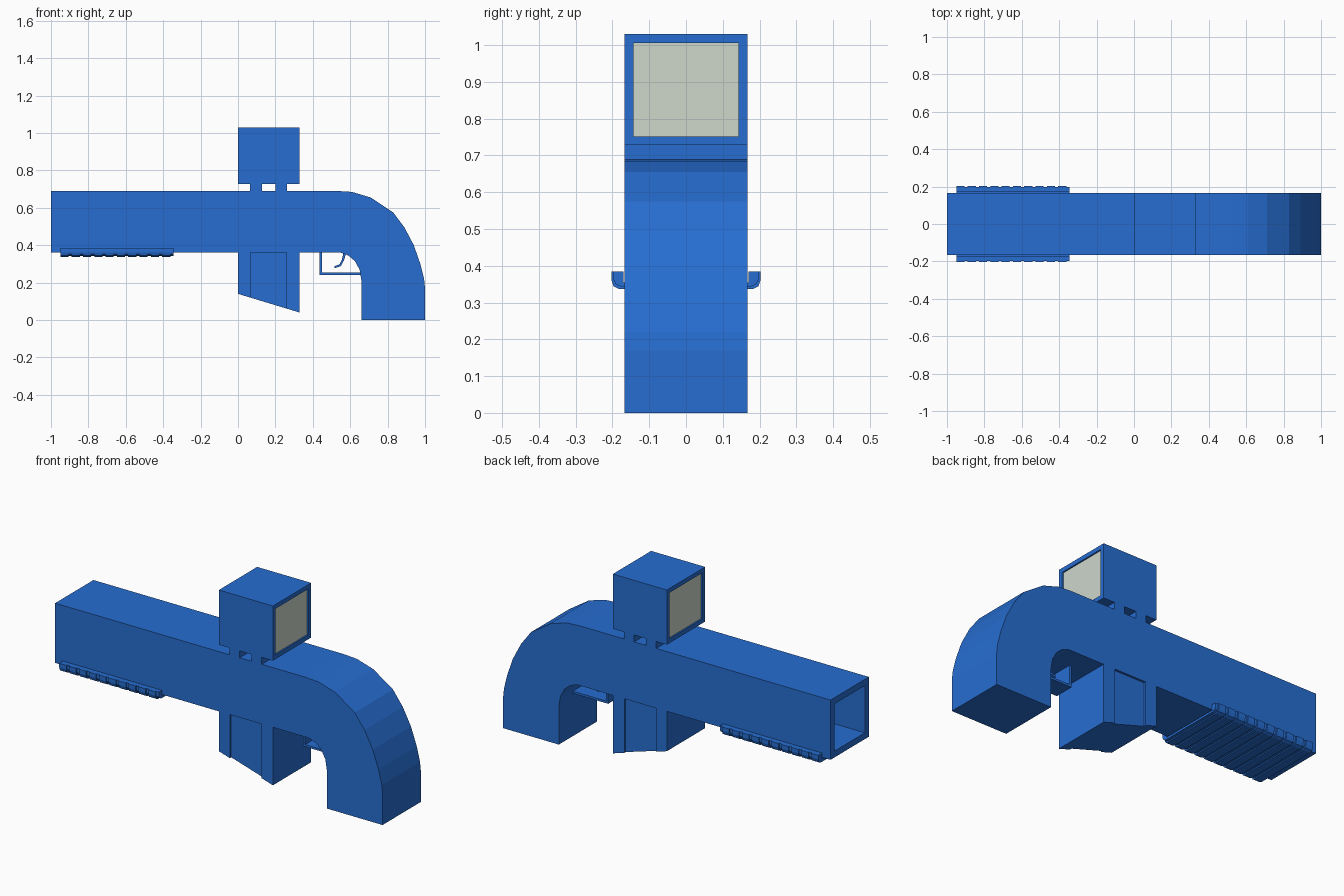
import bpy, bmesh
from mathutils import Vector

if "Cube" in bpy.data.objects:
    bpy.data.objects.remove(bpy.data.objects["Cube"])


def material(name, rgb):
    m = bpy.data.materials.new(name)
    m.diffuse_color = (*rgb, 1)
    m.use_nodes = True
    m.node_tree.nodes["Principled BSDF"].inputs["Base Color"].default_value = m.diffuse_color
    return m


BLUE = material("blue_shell", (0.02, 0.155, 0.64))
GLASS = material("pale_glass", (0.62, 0.68, 0.60))
W = 0.167  # half width of the body


def finish(bm, name, mat=BLUE):
    bmesh.ops.recalc_face_normals(bm, faces=bm.faces)
    me = bpy.data.meshes.new(name)
    bm.to_mesh(me)
    bm.free()
    me.materials.append(mat)
    ob = bpy.data.objects.new(name, me)
    bpy.context.collection.objects.link(ob)
    return ob


def prism(points, a, b, axis):
    """Extrude a 2D outline from a to b along the given axis (0=x, 1=y, 2=z)."""
    bm = bmesh.new()

    def place(p, h):
        c = list(p)
        c.insert(axis, h)
        return bm.verts.new(c)

    lo = [place(p, a) for p in points]
    hi = [place(p, b) for p in points]
    bm.faces.new(lo)
    bm.faces.new(hi)
    n = len(points)
    for i in range(n):
        j = (i + 1) % n
        bm.faces.new((lo[i], lo[j], hi[j], hi[i]))
    bmesh.ops.recalc_face_normals(bm, faces=bm.faces)
    return bm


def box(x0, x1, y0, y1, z0, z1):
    return prism([(x0, y0), (x1, y0), (x1, y1), (x0, y1)], z0, z1, 2)


def recess(bm, direction, rim, depth):
    """Inset the face pointing along direction and push it inwards."""
    bm.normal_update()
    d = Vector(direction)
    face = max(bm.faces, key=lambda f: (round(f.normal.dot(d), 3), f.calc_center_median().dot(d)))
    bmesh.ops.inset_region(bm, faces=[face], thickness=rim, use_even_offset=True)
    new = bmesh.ops.extrude_discrete_faces(bm, faces=[face])["faces"][0]
    bmesh.ops.translate(bm, verts=new.verts, vec=-d * depth)


# Body: square barrel bending down into the grip, with open muzzle
outer = [(0.53, 0.69), (0.61, 0.685), (0.71, 0.655), (0.83, 0.575), (0.89, 0.495),
         (0.94, 0.4), (0.975, 0.3), (0.995, 0.22), (1, 0.17), (1, 0)]
inner = [(0.66, 0), (0.66, 0.21), (0.65, 0.27), (0.625, 0.315), (0.59, 0.345), (0.55, 0.36)]
bm = prism([(-1, 0.36), (-1, 0.69)] + outer + inner, -W, W, 1)
recess(bm, (-1, 0, 0), 0.035, 1.4)
finish(bm, "body")

# Sight housing with a recess and glass at each end
bm = box(0, 0.33, -W, W, 0.728, 1.03)
for s in (-1, 1):
    recess(bm, (s, 0, 0), 0.024, 0.014)
finish(bm, "sight_housing")
for name, x in (("front_glass", 0.012), ("rear_glass", 0.318)):
    finish(box(x - 0.004, x + 0.004, -0.143, 0.143, 0.752, 1.006), name, GLASS)

# Sight mounts
for name, x in (("front_mount", 0.065), ("rear_mount", 0.2)):
    finish(box(x, x + 0.062, -W, W, 0.685, 0.732), name)

# Magazine: slanted base, shallow panel sunk into each side
r = W - 0.012
side = [(0, W), (0.067, W), (0.067, r), (0.26, r), (0.26, W), (0.33, W)]
bm = prism(side + [(x, -y) for x, y in reversed(side)], 0, 0.365, 2)
for v in bm.verts:
    if v.co.z < 0.1:
        v.co.z = 0.14 - 0.303 * v.co.x
finish(bm, "magazine")

# Trigger guard and trigger
guard = [(0.437, 0.365), (0.437, 0.242), (0.67, 0.242), (0.67, 0.254),
         (0.449, 0.254), (0.449, 0.365)]
finish(prism(guard, -0.055, 0.055, 1), "trigger_guard")
trigger = [(0.565, 0.365), (0.556, 0.325), (0.543, 0.298), (0.515, 0.288),
           (0.515, 0.277), (0.55, 0.288), (0.567, 0.32), (0.58, 0.365)]
finish(prism(trigger, -0.03, 0.03, 1), "trigger")


# Foregrip: U-shaped cradle under the barrel, with ribs
def cradle(o):
    half = [(W + 0.003, 0.355), (W + 0.003, 0.385), (0.197 + o, 0.385), (0.197 + o, 0.362),
            (0.191 + o, 0.35 - o), (0.176 + o, 0.343 - o)]
    return half + [(-y, z) for y, z in reversed(half)]


finish(prism(cradle(0), -0.95, -0.345, 0), "foregrip")
count = 10
pitch = 0.605 / count
for i in range(count):
    x = -0.95 + i * pitch
    finish(prism(cradle(0.006), x, x + pitch * 0.72, 0), f"foregrip_rib_{i + 1}")
